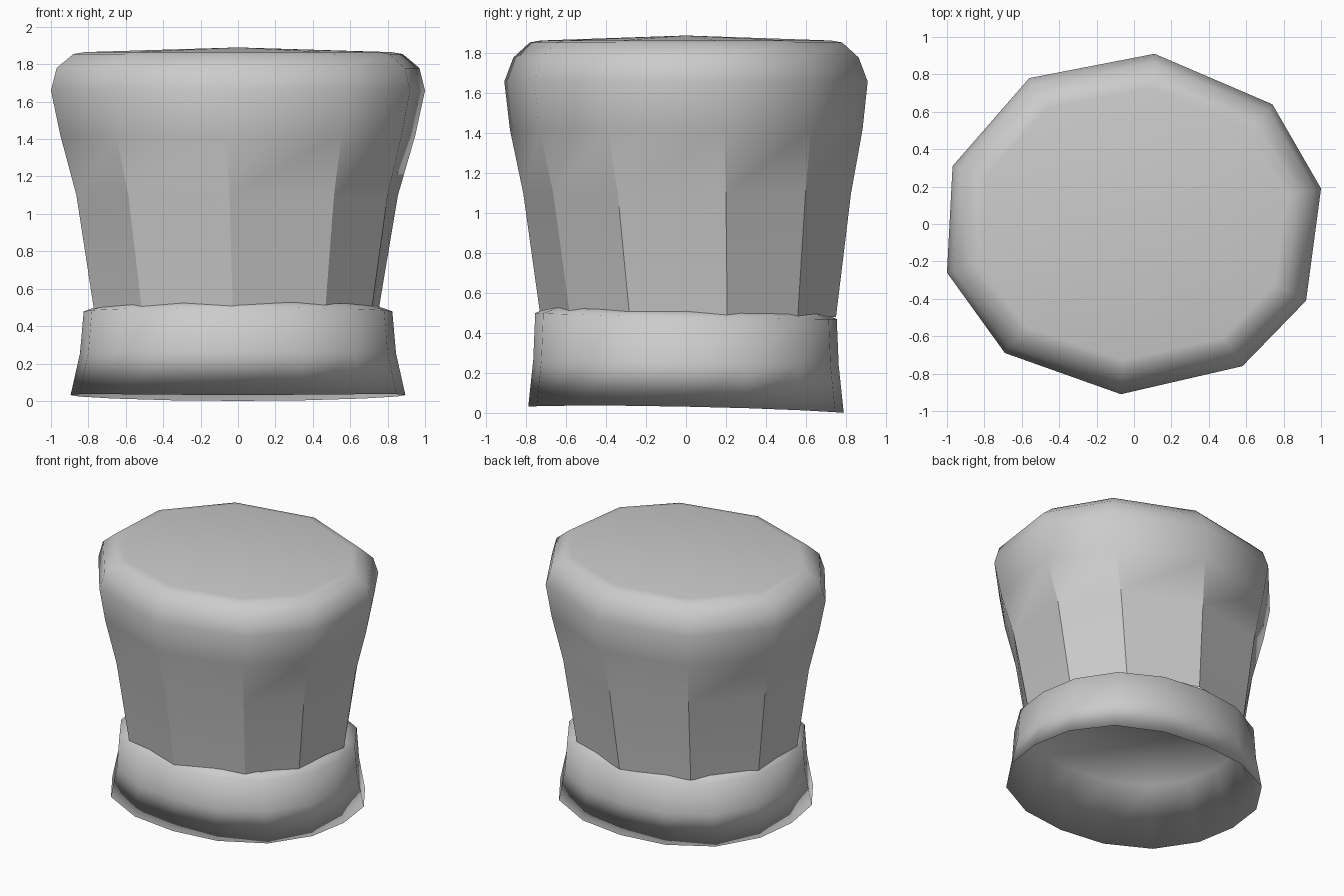
import bpy
import bmesh
from math import sin, cos, pi, radians

cube = bpy.data.objects.get("Cube")
if cube:
    bpy.data.objects.remove(cube, do_unlink=True)

# One plain cloth material
cloth = bpy.data.materials.new("cloth_grey")
cloth.use_nodes = True
cloth.diffuse_color = (0.6, 0.6, 0.6, 1)
cloth.node_tree.nodes["Principled BSDF"].inputs["Base Color"].default_value = (0.6, 0.6, 0.6, 1)


def bridge(bm, rings):
    """Join consecutive vertex rings with quads."""
    for a, b in zip(rings, rings[1:]):
        n = len(a)
        for i in range(n):
            j = (i + 1) % n
            bm.faces.new((a[i], a[j], b[j], b[i]))


def fan(bm, ring, tip):
    """Close a ring with triangles around a tip point."""
    peak = bm.verts.new(tip)
    for a, b in zip(ring, ring[1:] + ring[:1]):
        bm.faces.new((a, b, peak))


def finish(bm, name):
    """Make a smooth-shaded object from the bmesh."""
    for f in bm.faces:
        f.smooth = True
    mesh = bpy.data.meshes.new(name)
    bm.to_mesh(mesh)
    bm.free()
    mesh.materials.append(cloth)
    bpy.context.collection.objects.link(bpy.data.objects.new(name, mesh))


# Crown: an irregular ten-sided outline, flaring, leaning and twisting slightly
outline = [(1.0, 0.19), (0.74, 0.64), (0.11, 0.91), (-0.56, 0.78), (-0.97, 0.31),
           (-1.0, -0.26), (-0.69, -0.69), (-0.07, -0.91), (0.58, -0.76), (0.92, -0.41)]
# height, x scale, y scale, twist in degrees
levels = [(0.48, 0.77, 0.81, 3), (1.10, 0.865, 0.90, 1.5), (1.42, 0.95, 0.97, 0.3),
          (1.66, 1.0, 1.0, 0), (1.78, 0.97, 0.95, 0), (1.855, 0.88, 0.86, 0),
          (1.865, 0.82, 0.80, 0)]
bm = bmesh.new()
rings = []
for z, sx, sy, twist in levels:
    t = radians(twist)
    rings.append([bm.verts.new((sx * (x * cos(t) - y * sin(t)) - 0.2 * t,
                                sy * (x * sin(t) + y * cos(t)) + 0.2 * t, z))
                  for x, y in outline])
bridge(bm, rings)
# Gently domed top
fan(bm, rings[-1], (0, 0, 1.89))
# Crisp pleats that soften towards the puffed top
for low, high in zip(rings[:2], rings[1:3]):
    for a, b in zip(low, high):
        bm.edges.get((a, b)).smooth = False
finish(bm, "crown")

# Headband: a flared, squarish oval, listed from the inner wall round the rim to the top
profile = [(0.74, 0.67, 0.45), (0.895, 0.79, 0.016), (0.845, 0.765, 0.25),
           (0.825, 0.755, 0.485), (0.74, 0.68, 0.515)]
sides = 16
bm = bmesh.new()
rings = []
for rx, ry, z in profile:
    ring = []
    for i in range(sides):
        a = 2 * pi * i / sides
        bulge = 1 + 0.05 * sin(2 * a) ** 2
        x, y = rx * bulge * cos(a), ry * bulge * sin(a)
        # the rim lifts at the sides, the top edge drops there
        ring.append(bm.verts.new((x, y, z - 0.02 * y + 0.02 * x * x * (1 - 3 * z))))
    rings.append(ring)
bridge(bm, rings)
# Roof of the hollow, facing down
fan(bm, rings[0][::-1], (0, 0, 0.47))
finish(bm, "headband")
